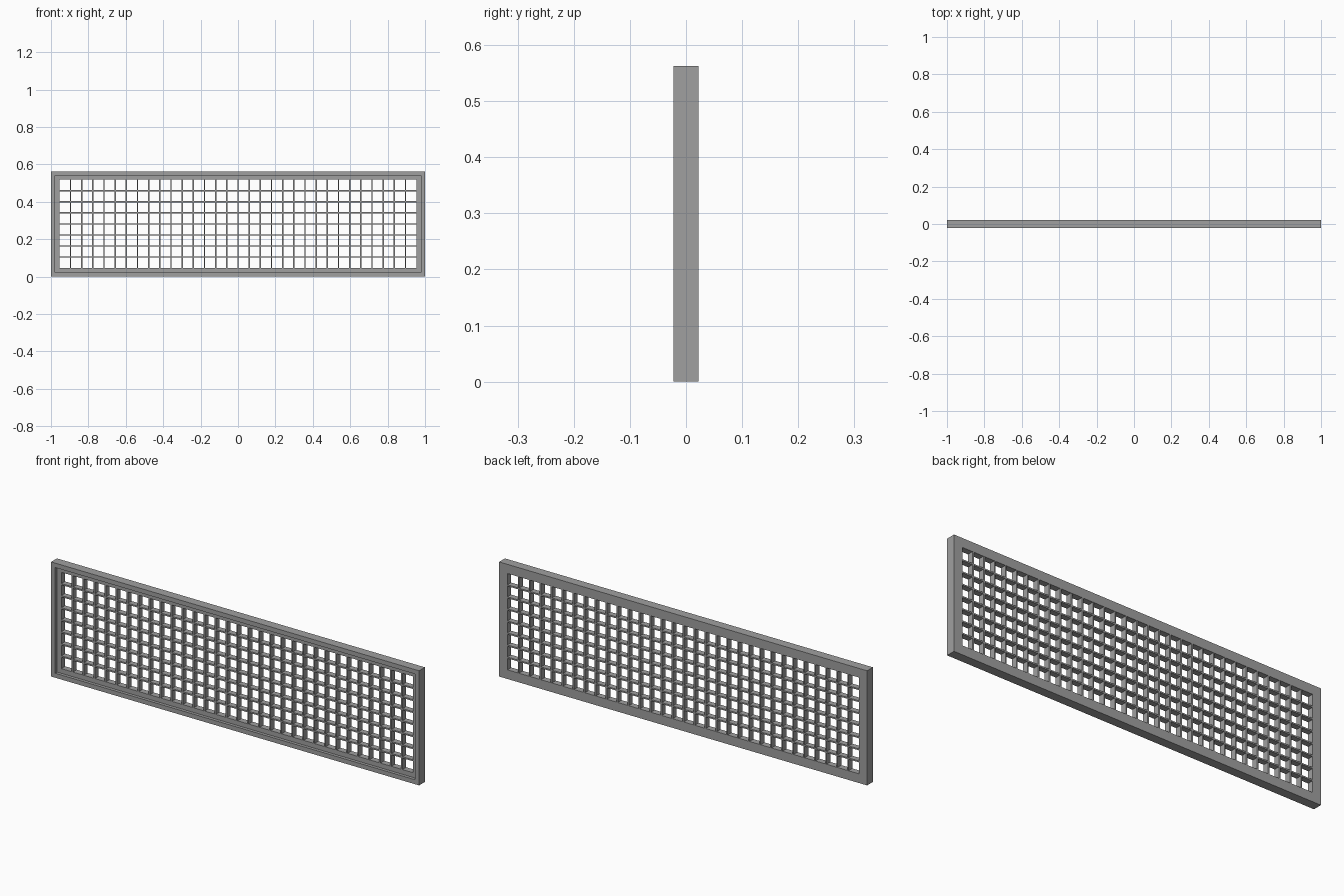
import bpy, bmesh

if "Cube" in bpy.data.objects:
    bpy.data.objects.remove(bpy.data.objects["Cube"])

W, H, D = 2.0, 0.563, 0.045        # overall width, height, depth
LIP, BORDER = 0.022, 0.045         # front lip and full border widths
LEDGE_Y = -0.0075                  # depth of the recessed front ledge
COLS, ROWS, BAR = 32, 8, 0.007     # grid cells and bar thickness

grey = bpy.data.materials.new("grey metal")
grey.diffuse_color = (0.35, 0.35, 0.35, 1)
grey.use_nodes = True
grey.node_tree.nodes["Principled BSDF"].inputs["Base Color"].default_value = grey.diffuse_color


def finish(name, bm):
    bmesh.ops.recalc_face_normals(bm, faces=bm.faces)
    mesh = bpy.data.meshes.new(name)
    bm.to_mesh(mesh)
    bm.free()
    mesh.materials.append(grey)
    obj = bpy.data.objects.new(name, mesh)
    bpy.context.collection.objects.link(obj)
    return obj


def bars(name, centres, size):
    bm = bmesh.new()
    for c in centres:
        verts = bmesh.ops.create_cube(bm, size=1)["verts"]
        bmesh.ops.scale(bm, vec=size, verts=verts)
        bmesh.ops.translate(bm, vec=c, verts=verts)
    return finish(name, bm)


# Frame: stepped (inset, y) profile swept round the rectangle with mitred corners
profile = [(0, -D / 2), (LIP, -D / 2), (LIP, LEDGE_Y),
           (BORDER, LEDGE_Y), (BORDER, D / 2), (0, D / 2)]
bm = bmesh.new()
rings = []
for sx, sz in ((-1, -1), (1, -1), (1, 1), (-1, 1)):
    rings.append([bm.verts.new((sx * (W / 2 - i), y, H / 2 + sz * (H / 2 - i)))
                  for i, y in profile])
n = len(profile)
for k in range(4):
    a, b = rings[k], rings[(k + 1) % 4]
    for j in range(n):
        bm.faces.new((a[j], a[(j + 1) % n], b[(j + 1) % n], b[j]))
finish("frame", bm)

# Grille bars fill the opening, their ends just inside the frame
open_w, open_h = W - 2 * BORDER, H - 2 * BORDER
mid_y = (LEDGE_Y + D / 2) / 2
depth = D / 2 - LEDGE_Y
bars("vertical_bars",
     [(-open_w / 2 + open_w * i / COLS, mid_y, H / 2) for i in range(1, COLS)],
     (BAR, depth - 0.001, open_h + 0.004))
bars("horizontal_bars",
     [(0, mid_y, BORDER + open_h * i / ROWS) for i in range(1, ROWS)],
     (open_w + 0.004, depth - 0.002, BAR))
